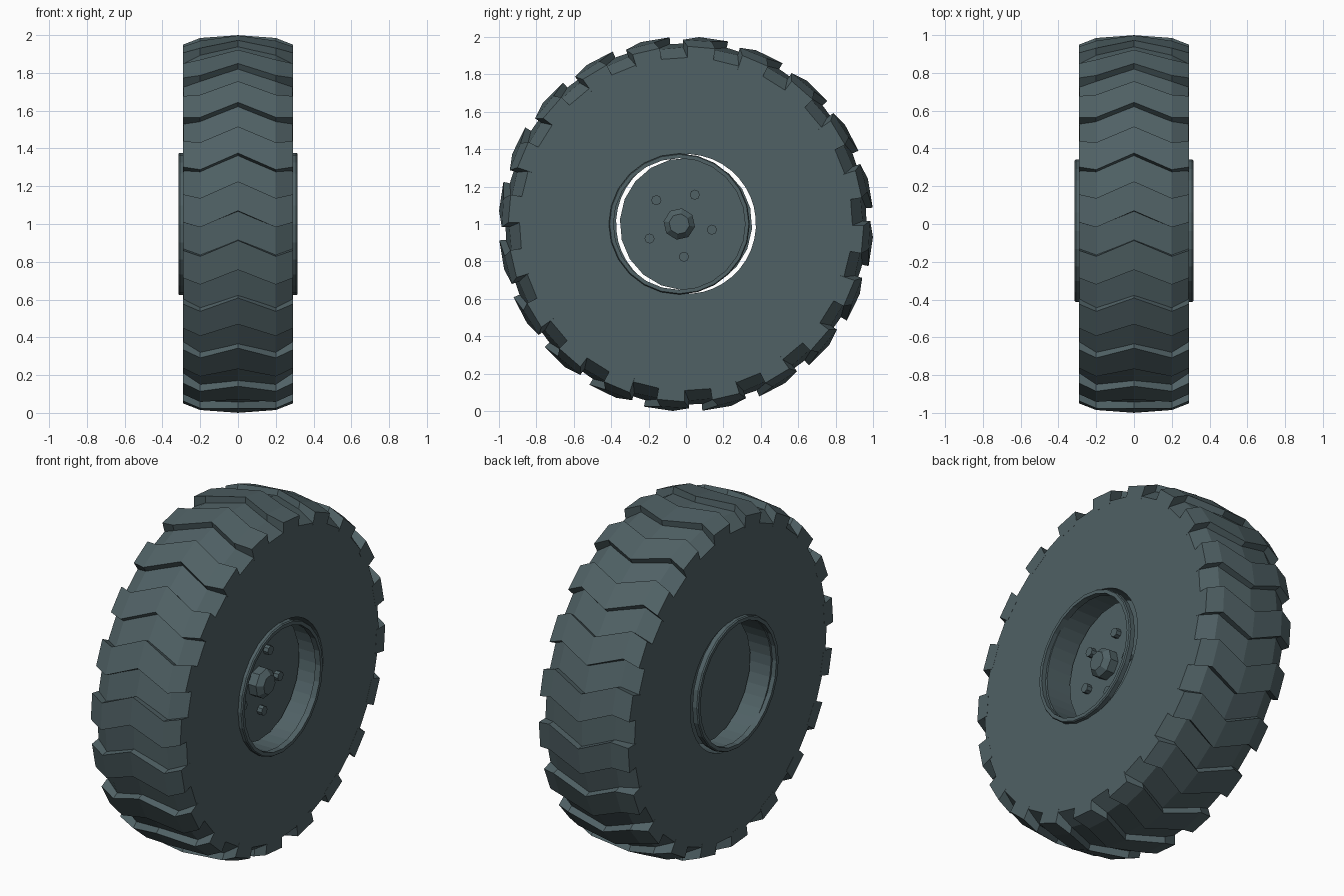
import bpy, bmesh, math

if "Cube" in bpy.data.objects:
    bpy.data.objects.remove(bpy.data.objects["Cube"])

rubber = bpy.data.materials.new("dark_slate_grey")
rubber.diffuse_color = (0.08, 0.12, 0.13, 1)
rubber.use_nodes = True
rubber.node_tree.nodes["Principled BSDF"].inputs["Base Color"].default_value = rubber.diffuse_color

# Tread cross-section: x, groove radius, block radius, chevron lag in degrees
TREAD = [(-0.29, 0.89, 0.95, -3.5), (-0.2, 0.945, 0.985, -5), (0, 0.967, 1.002, 0),
         (0.2, 0.945, 0.985, -5), (0.29, 0.89, 0.95, -3.5)]
BLOCKS = 20
STEP = 360 / BLOCKS
HUB_Y = -0.036


def point(x, r, deg, cy=0.0):
    """Point around the axle; 0 degrees faces the front, 90 is up."""
    a = math.radians(deg)
    return (x, cy - r * math.cos(a), 1 + r * math.sin(a))


def finish(name, bm):
    bmesh.ops.recalc_face_normals(bm, faces=bm.faces)
    mesh = bpy.data.meshes.new(name)
    bm.to_mesh(mesh)
    bm.free()
    mesh.materials.append(rubber)
    obj = bpy.data.objects.new(name, mesh)
    bpy.context.collection.objects.link(obj)
    return obj


def lathe(name, profile, sides, cy=0.0, start=0.0, cz=0.0, closed=False):
    """Turn (x, radius, lag) points around the axle; cap both ends if open."""
    bm = bmesh.new()
    rings = [[bm.verts.new(point(x, r, start + lag + i * 360 / sides, cy)) for i in range(sides)]
             for x, r, lag in profile]
    for v in bm.verts:
        v.co.z += cz
    pairs = list(zip(rings, rings[1:]))
    if closed:
        pairs.append((rings[-1], rings[0]))
    else:
        bm.faces.new(rings[0])
        bm.faces.new(rings[-1])
    for a, b in pairs:
        for i in range(sides):
            j = (i + 1) % sides
            bm.faces.new((a[i], a[j], b[j], b[i]))
    return finish(name, bm)


# Tyre body with flat sidewalls and an open centre
outer = [(x * 0.996, r, lag) for x, r, top, lag in TREAD]
lathe("tyre_body", outer + [(0.289, 0.374, 0), (-0.289, 0.374, 0)], 40, start=4, closed=True)

# Chevron tread blocks
bm = bmesh.new()
for k in range(BLOCKS):
    rows = []
    for x, low, top, lag in TREAD:
        a0, a1 = 4 + k * STEP + lag, 13 + k * STEP + lag
        rows.append([bm.verts.new(point(x, r, a)) for r, a in
                     ((low - 0.02, a0), (top, a0), (top, a1), (low - 0.02, a1))])
    bm.faces.new(rows[0])
    bm.faces.new(rows[-1])
    for a, b in zip(rows, rows[1:]):
        for i in range(4):
            j = (i + 1) % 4
            bm.faces.new((a[i], a[j], b[j], b[i]))
finish("tread_blocks", bm)

# Raised rim rings on both sides
for side, label in ((1, "right"), (-1, "left")):
    lathe(label + "_rim_ring",
          [(side * x, r, 0) for x, r in ((0.28, 0.352), (0.315, 0.352), (0.315, 0.372),
                                         (0.308, 0.377), (0.28, 0.377))],
          24, cy=HUB_Y, closed=True)

# Recessed wheel disc
lathe("wheel_disc", [(-0.17, 0.354, 0), (0.15, 0.354, 0)], 20, start=4)

# Centre cap with a chamfered tip
lathe("hub_cap", [(0.14, 0.085, 0), (0.2, 0.085, 0), (0.23, 0.055, 0)], 8, cy=HUB_Y, start=10)

# Five wheel bolts
for k in range(5):
    a = math.radians(-10 + 72 * k)
    lathe(f"wheel_bolt_{k + 1}", [(0.14, 0.027, 0), (0.18, 0.027, 0)], 8,
          cy=HUB_Y + 0.177 * math.cos(a), cz=0.177 * math.sin(a))
